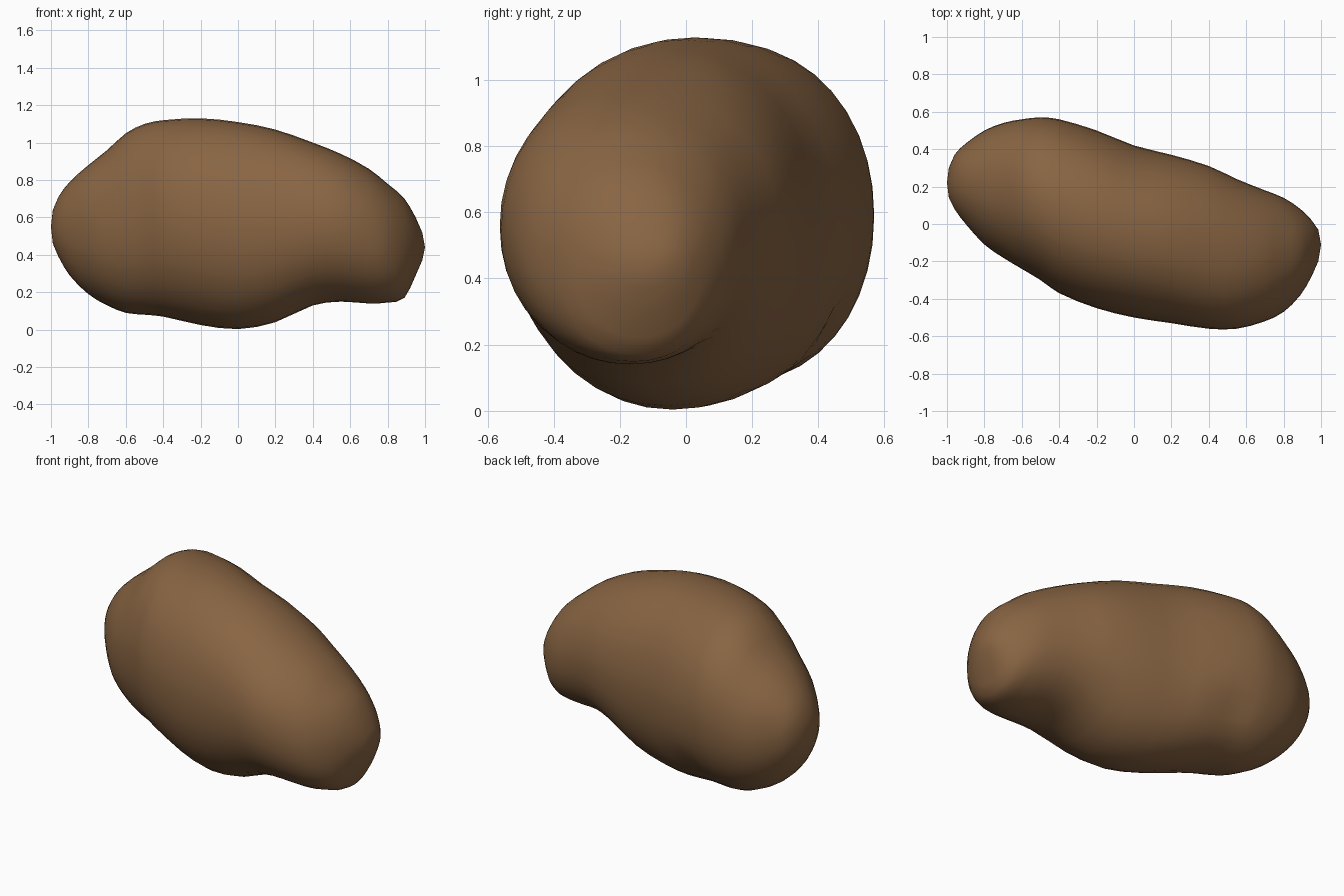
import bpy, bmesh
from math import cos, sin, pi, copysign
from mathutils import Vector

default = bpy.data.objects.get("Cube")
if default:
    bpy.data.objects.remove(default, do_unlink=True)

SIDES = 40

# Body stations along the length: x, y low, y high, z low, z high
STATIONS = [
    (-.99, .14, .30, .46, .64),
    (-.96, .08, .37, .39, .71),
    (-.9, 0, .43, .29, .79),
    (-.8, -.11, .5, .19, .88),
    (-.7, -.18, .54, .13, .96),
    (-.6, -.24, .56, .09, 1.05),
    (-.5, -.3, .57, .08, 1.1),
    (-.4, -.37, .56, .07, 1.12),
    (-.2, -.45, .5, .025, 1.13),
    (0, -.5, .42, .003, 1.11),
    (.2, -.53, .37, .04, 1.07),
    (.4, -.56, .31, .13, 1),
    (.55, -.56, .24, .15, .94),
    (.7, -.52, .18, .14, .86),
    (.8, -.47, .14, .145, .78),
    (.89, -.38, .08, .17, .7),
    (.95, -.28, .02, .29, .6),
    (.985, -.2, -.03, .37, .52),
]


def soften(v):
    """Slightly squared circle coordinate."""
    return copysign(abs(v) ** .95, v)


def spline(a, b, c, d, t):
    """Smooth blend from b to c, spaced by the stations' own x."""
    out = []
    h = c[0] - b[0]
    for i in range(1, len(b)):
        slope_b = (c[i] - a[i]) / (c[0] - a[0]) * h
        slope_c = (d[i] - b[i]) / (d[0] - b[0]) * h
        u = 1 - t
        out.append(b[i] * u * u * (1 + 2 * t) + slope_b * t * u * u
                   + c[i] * t * t * (1 + 2 * u) - slope_c * t * t * u)
    return (b[0] + h * t, *out)


def refine(stations):
    """Add a smooth station halfway between each inner pair."""
    out = [stations[0]]
    for k in range(1, len(stations)):
        if 1 < k < len(stations) - 1:
            out.append(spline(*stations[k - 2:k + 2], .5))
        out.append(stations[k])
    return out


def make_potato():
    bm = bmesh.new()
    rings = []
    for x, y0, y1, z0, z1 in refine(STATIONS):
        ring = []
        for i in range(SIDES):
            a = 2 * pi * i / SIDES
            ring.append(bm.verts.new((
                x,
                (y0 + y1) / 2 + (y1 - y0) / 2 * soften(cos(a)),
                (z0 + z1) / 2 + (z1 - z0) / 2 * soften(sin(a)))))
        rings.append(ring)
    for r, s in zip(rings, rings[1:]):
        for i in range(SIDES):
            j = (i + 1) % SIDES
            bm.faces.new((r[i], r[j], s[j], s[i]))
    # Rounded tips
    for ring, tip in ((rings[0], (-1, .22, .55)), (rings[-1], (1, -.11, .44))):
        pole = bm.verts.new(tip)
        for i in range(SIDES):
            bm.faces.new((ring[i], ring[(i + 1) % SIDES], pole))
    # Shallow dimple low on the back
    dimple, radius = Vector((-.34, .45, .26)), .14
    for v in bm.verts:
        d = (v.co - dimple).length
        if d < radius:
            v.co -= Vector((0, .8, -.6)) * .025 * (1 - d / radius)
    bmesh.ops.recalc_face_normals(bm, faces=bm.faces[:])
    for f in bm.faces:
        f.smooth = True
    mesh = bpy.data.meshes.new("potato_body")
    bm.to_mesh(mesh)
    bm.free()
    obj = bpy.data.objects.new("potato_body", mesh)
    bpy.context.collection.objects.link(obj)
    return obj


# Brown skin
skin = bpy.data.materials.new("brown_skin")
skin.use_nodes = True
colour = (.25, .13, .056, 1)
skin.diffuse_color = colour
skin.node_tree.nodes["Principled BSDF"].inputs["Base Color"].default_value = colour

potato = make_potato()
potato.data.materials.append(skin)
